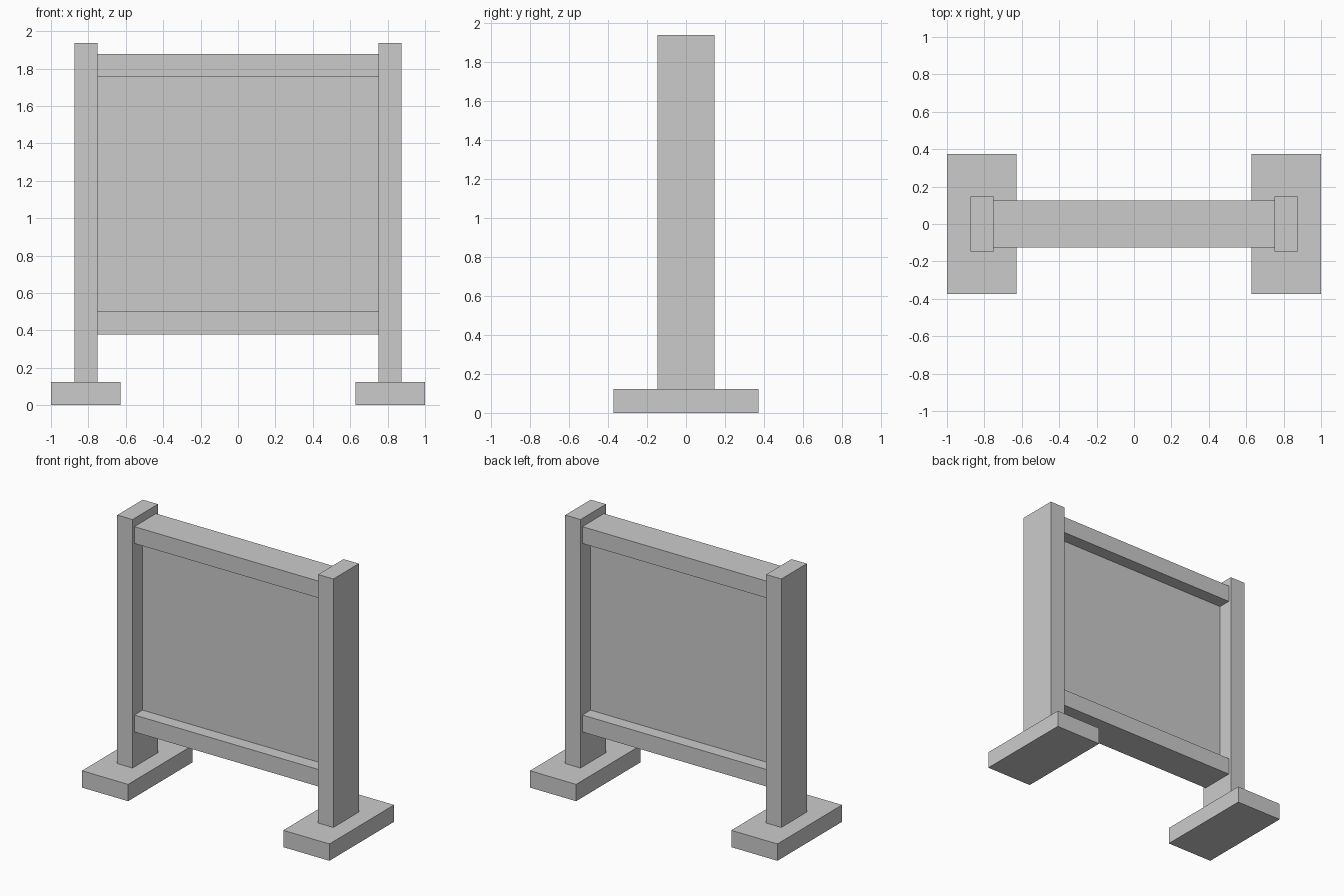
import bpy

if "Cube" in bpy.data.objects:
    bpy.data.objects.remove(bpy.data.objects["Cube"])


def box(name, x, y, z):
    """Axis-aligned box from (min, max) ranges."""
    bpy.ops.mesh.primitive_cube_add(
        size=1, location=[(a + b) / 2 for a, b in (x, y, z)])
    ob = bpy.context.object
    ob.name = name
    ob.scale = [b - a for a, b in (x, y, z)]
    bpy.ops.object.transform_apply(location=False, rotation=False, scale=True)
    return ob


# Feet and upright posts, one pair per side
for side, s in (("left", -1), ("right", 1)):
    box(f"{side}_foot", sorted((s * 0.627, s * 1.0)), (-0.373, 0.373), (0, 0.123))
    box(f"{side}_post", sorted((s * 0.75, s * 0.873)), (-0.147, 0.147), (0.123, 1.938))

# Horizontal rails between the posts
for name, z in (("bottom_rail", (0.378, 0.502)), ("top_rail", (1.755, 1.878))):
    box(name, (-0.75, 0.75), (-0.125, 0.125), z)

# Thin board framed by rails and posts
box("panel", (-0.75, 0.75), (-0.031, 0.031), (0.502, 1.755))
